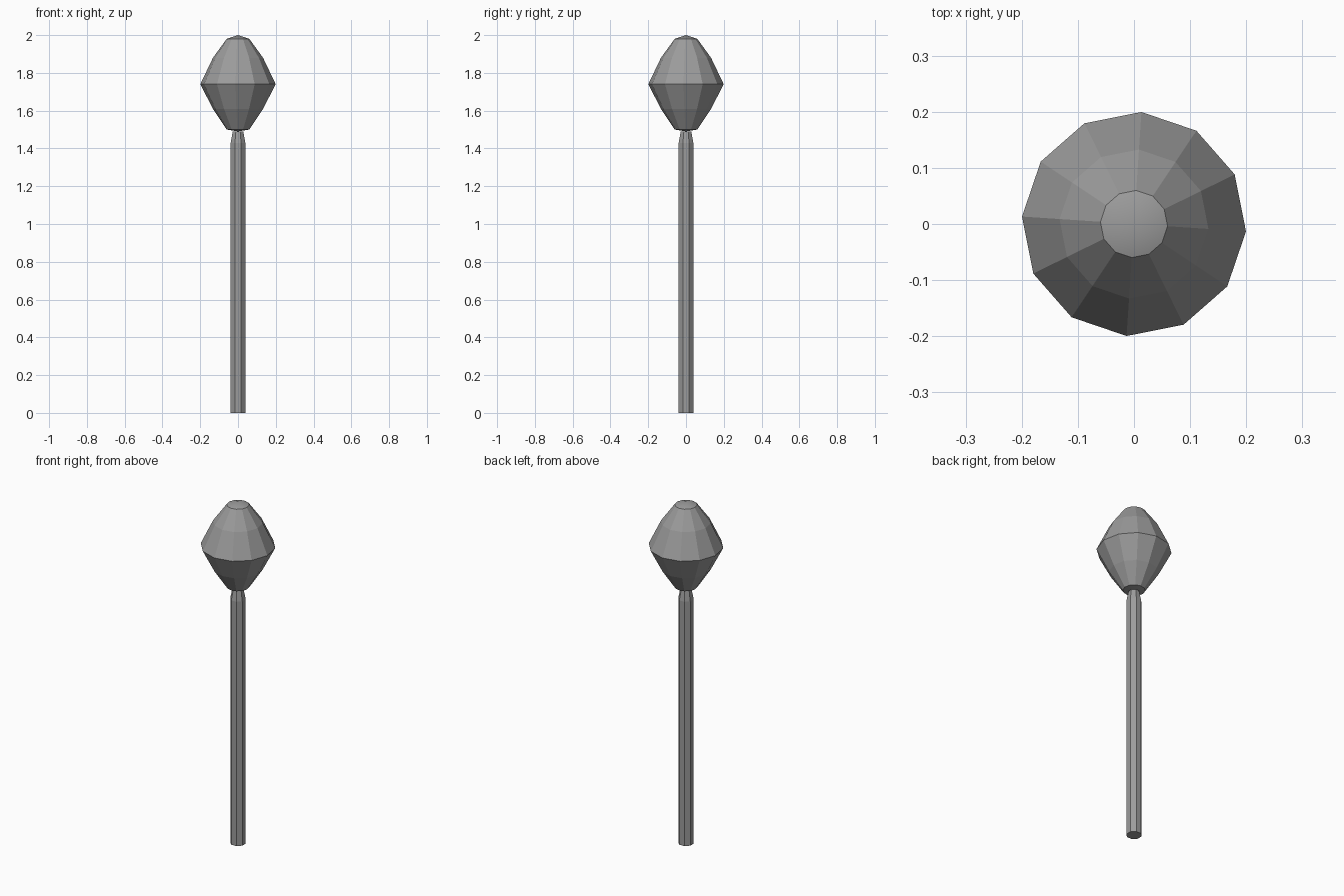
import bpy, bmesh, math

cube = bpy.data.objects.get("Cube")
if cube:
    bpy.data.objects.remove(cube, do_unlink=True)

grey = bpy.data.materials.new("plain grey")
grey.use_nodes = True
colour = (0.33, 0.33, 0.33, 1)
grey.diffuse_color = colour
grey.node_tree.nodes["Principled BSDF"].inputs["Base Color"].default_value = colour


def lathe(name, profile, sides, turn, smooth_rule):
    """Turn (radius, height) points into a closed solid; radius 0 makes a tip."""
    bm = bmesh.new()
    rings = []
    for r, z in profile:
        angles = [turn + math.tau * i / sides for i in range(sides if r else 1)]
        rings.append([bm.verts.new((r * math.cos(a), r * math.sin(a), z)) for a in angles])
    for low, high in zip(rings, rings[1:]):
        for i in range(sides):
            j = (i + 1) % sides
            if len(low) == 1:
                bm.faces.new((low[0], high[j], high[i]))
            elif len(high) == 1:
                bm.faces.new((low[i], low[j], high[0]))
            else:
                bm.faces.new((low[i], low[j], high[j], high[i]))
    for ring in (rings[0], rings[-1]):
        if len(ring) > 1:
            bm.faces.new(ring)
    bmesh.ops.recalc_face_normals(bm, faces=bm.faces)
    for f in bm.faces:
        f.smooth = smooth_rule(f)
    mesh = bpy.data.meshes.new(name)
    bm.to_mesh(mesh)
    bm.free()
    mesh.materials.append(grey)
    obj = bpy.data.objects.new(name, mesh)
    bpy.context.collection.objects.link(obj)
    return obj


# Pole with a tapered neck
lathe("pole", [(0.042, 0), (0.042, 1.43), (0.03, 1.49)], 8, math.radians(22.5),
      lambda f: False)

# Faceted head, with softly shaded end caps
head = lathe("head", [(0, 1.49), (0.06, 1.5), (0.133, 1.61), (0.2, 1.74),
                      (0.133, 1.88), (0.06, 1.98), (0, 2)], 12, math.radians(-3.8),
             lambda f: len(f.verts) == 3)
